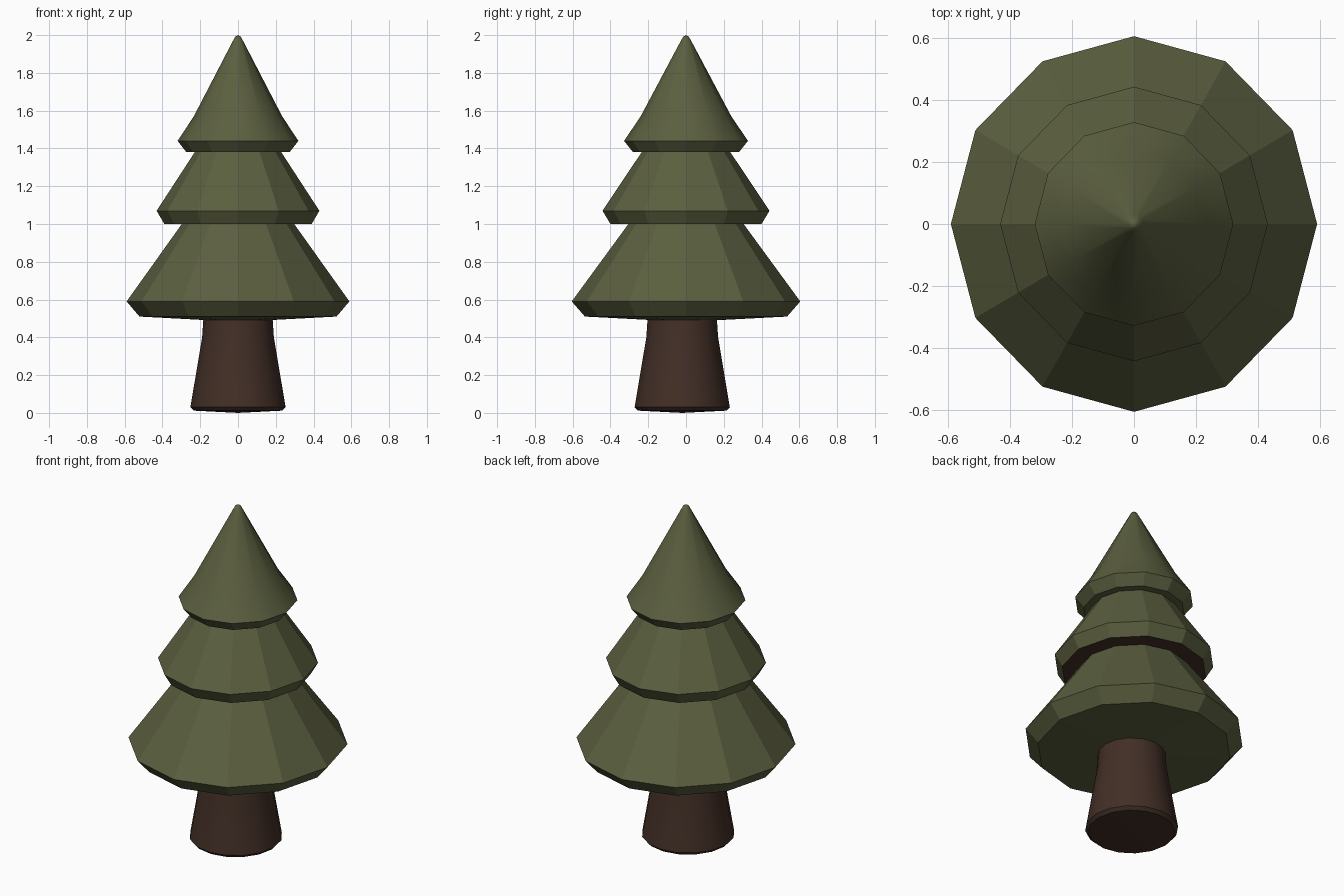
import bpy, bmesh, math

if "Cube" in bpy.data.objects:
    bpy.data.objects.remove(bpy.data.objects["Cube"])

def material(name, rgb):
    m = bpy.data.materials.new(name)
    m.diffuse_color = (*rgb, 1)
    m.use_nodes = True
    m.node_tree.nodes["Principled BSDF"].inputs["Base Color"].default_value = m.diffuse_color
    return m

GREEN = material("pine green", (0.105, 0.115, 0.050))
BROWN = material("bark brown", (0.054, 0.028, 0.019))

def lathe(name, profile, sides, mats, sx=1.0, cy=0.0):
    """Revolve (radius, z) points; radius 0 makes a pole."""
    bm = bmesh.new()
    rings = []
    for r, z in profile:
        if r == 0:
            rings.append([bm.verts.new((0, cy, z))] * sides)
        else:
            rings.append([bm.verts.new((r * sx * math.cos(2 * math.pi * i / sides),
                                        cy + r * math.sin(2 * math.pi * i / sides), z))
                          for i in range(sides)])
    for a, b in zip(rings, rings[1:]):
        for i in range(sides):
            j = (i + 1) % sides
            bm.faces.new(list(dict.fromkeys((a[i], a[j], b[j], b[i]))))
    bmesh.ops.recalc_face_normals(bm, faces=bm.faces)
    me = bpy.data.meshes.new(name)
    bm.to_mesh(me)
    bm.free()
    for m in mats:
        me.materials.append(m)
    ob = bpy.data.objects.new(name, me)
    bpy.context.collection.objects.link(ob)
    return ob

# Foliage: three stacked tiers as one 12-sided closed skin
foliage = lathe("foliage", [
    (0, 0.49), (0.19, 0.492), (0.535, 0.51), (0.605, 0.59), (0.305, 1.0),
    (0.40, 1.0), (0.442, 1.07), (0.235, 1.38),
    (0.28, 1.38), (0.328, 1.44), (0.24, 1.57), (0.03, 1.965),
    (0.015, 1.992), (0, 2.0)], 12, [GREEN, BROWN], sx=0.975)

# Bark shows under the middle tier; the pointed top is smooth
for p in foliage.data.polygons:
    if abs(p.center.z - 1.0) < 0.01:
        p.material_index = 1
    p.use_smooth = p.center.z > 1.5

# Trunk: tapered and slightly flared towards the ground
trunk = lathe("trunk", [(0, 0.0), (0.235, 0.012), (0.252, 0.03), (0.19, 0.40),
                        (0.182, 0.52), (0, 0.52)], 16, [BROWN], cy=-0.02)
bpy.ops.object.select_all(action='DESELECT')
trunk.select_set(True)
bpy.context.view_layer.objects.active = trunk
bpy.ops.object.shade_smooth_by_angle(angle=math.radians(40))
